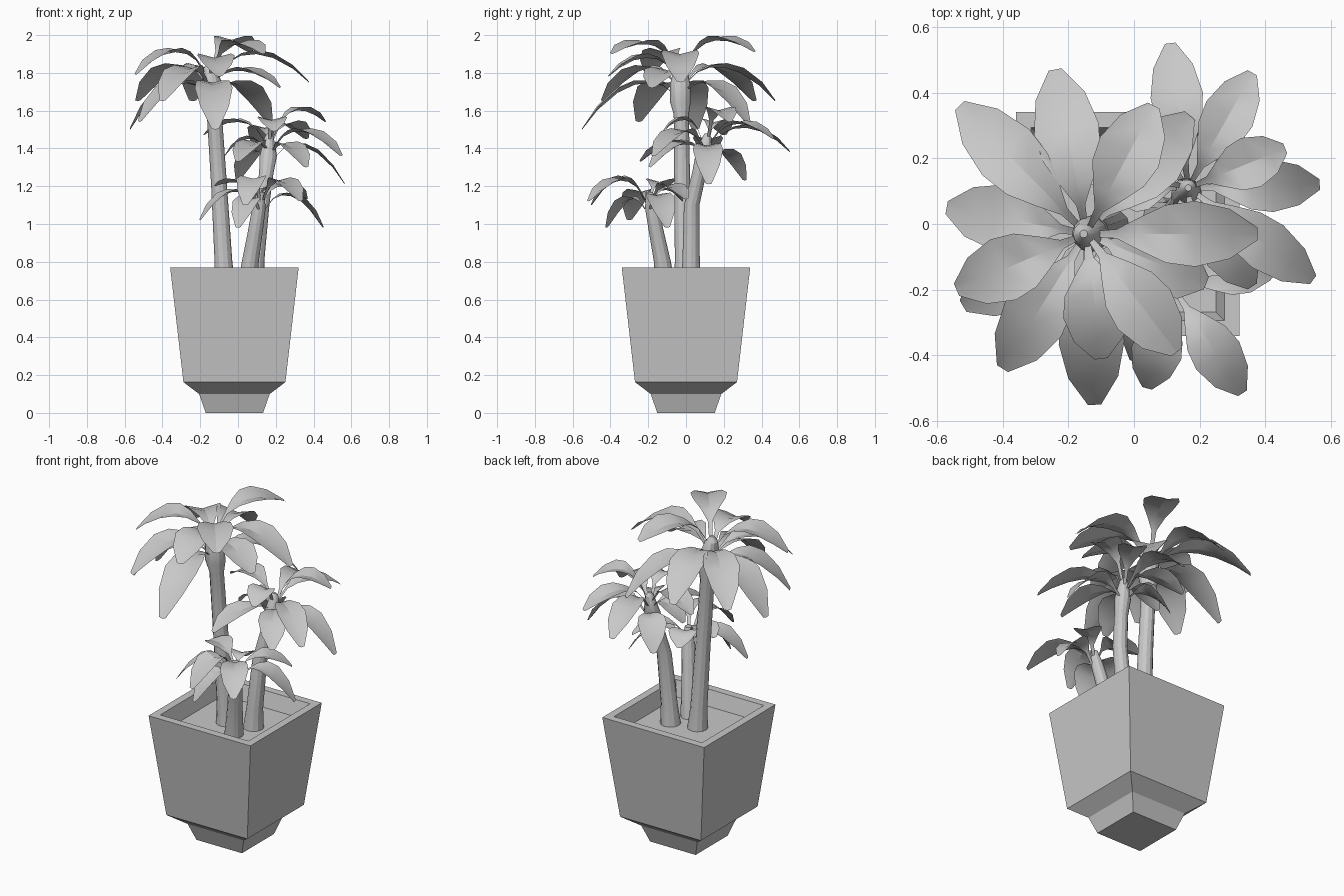
import bpy
import bmesh
import math
from mathutils import Vector

cube = bpy.data.objects.get("Cube")
if cube:
    bpy.data.objects.remove(cube, do_unlink=True)

grey = bpy.data.materials.new("plain_grey")
grey.use_nodes = True
colour = (0.58, 0.58, 0.58, 1)
grey.diffuse_color = colour
grey.node_tree.nodes["Principled BSDF"].inputs["Base Color"].default_value = colour


def finish(bm, name, smooth=True, closed=True):
    if closed:
        bmesh.ops.recalc_face_normals(bm, faces=bm.faces)
    mesh = bpy.data.meshes.new(name)
    bm.to_mesh(mesh)
    bm.free()
    mesh.materials.append(grey)
    obj = bpy.data.objects.new(name, mesh)
    bpy.context.collection.objects.link(obj)
    if smooth:
        bpy.ops.object.select_all(action='DESELECT')
        obj.select_set(True)
        bpy.context.view_layer.objects.active = obj
        bpy.ops.object.shade_smooth_by_angle(angle=math.radians(27))
    return obj


def stack(name, rings, sides, turn=0.0, smooth=True):
    """Closed skin through horizontal rings of (x, y, z, radius)."""
    bm = bmesh.new()
    loops = []
    for x, y, z, r in rings:
        angles = [turn + math.tau * i / sides for i in range(sides)]
        loops.append([bm.verts.new((x + r * math.cos(a), y + r * math.sin(a), z)) for a in angles])
    for low, high in zip(loops, loops[1:]):
        for i in range(sides):
            j = (i + 1) % sides
            bm.faces.new((low[i], low[j], high[j], high[i]))
    bm.faces.new(loops[0][::-1])
    bm.faces.new(loops[-1])
    return finish(bm, name, smooth)


# Square tapered pot with foot, rim, inner wall and soil floor
pot_profile = [(0.152, 0), (0.187, 0.1), (0.27, 0.163), (0.34, 0.77),
               (0.294, 0.77), (0.268, 0.68)]
stack("pot", [(-0.019, 0, z, h * math.sqrt(2)) for h, z in pot_profile],
      4, math.pi / 4, smooth=False)

# Trunks, flared at the soil
stack("tall_trunk", [(-0.07, -0.01, 0.67, 0.058), (-0.077, -0.012, 0.8, 0.047),
                     (-0.1, -0.02, 1.2, 0.042), (-0.125, -0.025, 1.58, 0.04),
                     (-0.13, -0.03, 1.65, 0.056), (-0.135, -0.03, 1.74, 0.054),
                     (-0.15, -0.03, 1.82, 0.035), (-0.153, -0.03, 1.85, 0.012)], 12)
stack("middle_trunk", [(0.085, 0.025, 0.67, 0.058), (0.093, 0.027, 0.8, 0.046),
                       (0.125, 0.03, 1.1, 0.041), (0.15, 0.07, 1.27, 0.038),
                       (0.16, 0.095, 1.36, 0.046), (0.165, 0.11, 1.46, 0.024),
                       (0.165, 0.11, 1.48, 0.01)], 12)
stack("short_trunk", [(0.05, -0.11, 0.67, 0.054), (0.065, -0.125, 0.8, 0.045),
                      (0.09, -0.155, 0.95, 0.04), (0.11, -0.18, 1.08, 0.036),
                      (0.12, -0.195, 1.17, 0.02)], 12)

# Half width of a leaf along its length, from stalk to tip
LEAF_SHAPE = [(0, 0.09), (0.2, 0.14), (0.36, 0.5), (0.52, 0.88),
              (0.68, 1), (0.86, 0.76), (1, 0.2)]


def add_leaf(bm, base, tip, peak, half_width):
    """Arching leaf folded into a shallow channel along its midrib."""
    p1, p2 = base.lerp(tip, 0.18), base.lerp(tip, 0.6)
    p1.z = p2.z = (peak - (base.z + tip.z) / 8) / 0.75
    flat = (tip - base).to_2d().normalized()
    side = Vector((-flat.y, flat.x, 0))
    previous = None
    for t, w in LEAF_SHAPE:
        u = 1 - t
        mid = base * u**3 + p1 * (3 * u * u * t) + p2 * (3 * u * t * t) + tip * t**3
        edge = side * half_width * w
        raised = Vector((0, 0, half_width * w * 0.26))
        row = [bm.verts.new(p) for p in (mid + edge + raised, mid, mid - edge + raised)]
        if previous:
            for k in range(2):
                bm.faces.new((previous[k], previous[k + 1], row[k + 1], row[k]))
        previous = row


def crown(name, heart, leaves, half_width):
    """Leaves of (tip x, y, z, peak height); higher ones start higher."""
    bm = bmesh.new()
    for x, y, z, peak in leaves:
        tip, base = Vector((x, y, z)), Vector(heart)
        base.z += 0.35 * (z - base.z)
        base += (tip - base).to_2d().normalized().to_3d() * 0.025
        add_leaf(bm, base, tip, peak, half_width)
    return finish(bm, name, closed=False)


# Leaf crowns
crown("tall_crown", (-0.145, -0.03, 1.78), [
    (0.375, -0.03, 1.75, 1.9), (0.06, 0.36, 1.91, 1.97), (0.17, 0.33, 1.53, 1.74),
    (-0.24, 0.47, 1.65, 1.83), (-0.53, 0.36, 1.65, 1.83), (-0.57, 0.05, 1.5, 1.74),
    (-0.54, -0.2, 1.79, 1.91), (-0.4, -0.44, 1.65, 1.82), (-0.1, -0.41, 1.78, 1.88),
    (0.13, -0.39, 1.9, 1.95), (-0.12, -0.55, 1.5, 1.74), (0.22, -0.18, 1.72, 1.81),
    (-0.52, -0.25, 1.54, 1.74)], 0.1)
crown("middle_crown", (0.165, 0.11, 1.42), [
    (0.11, 0.55, 1.38, 1.51), (0.36, 0.46, 1.45, 1.53), (0.46, 0.23, 1.54, 1.6),
    (0.565, 0.12, 1.21, 1.41), (0.545, -0.17, 1.36, 1.49), (0.36, -0.19, 1.3, 1.42),
    (-0.18, 0.2, 1.47, 1.54), (0.0, -0.24, 1.33, 1.43), (0.0, 0.31, 1.23, 1.38),
    (-0.07, 0.12, 1.36, 1.45), (0.19, -0.12, 1.49, 1.55)], 0.08)
crown("short_crown", (0.12, -0.195, 1.13), [
    (0.33, -0.515, 1.12, 1.23), (0.45, -0.1, 0.98, 1.15), (0.04, -0.5, 1.1, 1.24),
    (-0.2, -0.3, 1.02, 1.17), (0.0, -0.42, 0.98, 1.13), (-0.12, -0.1, 1.2, 1.22),
    (0.06, -0.02, 1.12, 1.18), (0.36, 0.0, 1.13, 1.2)], 0.078)
